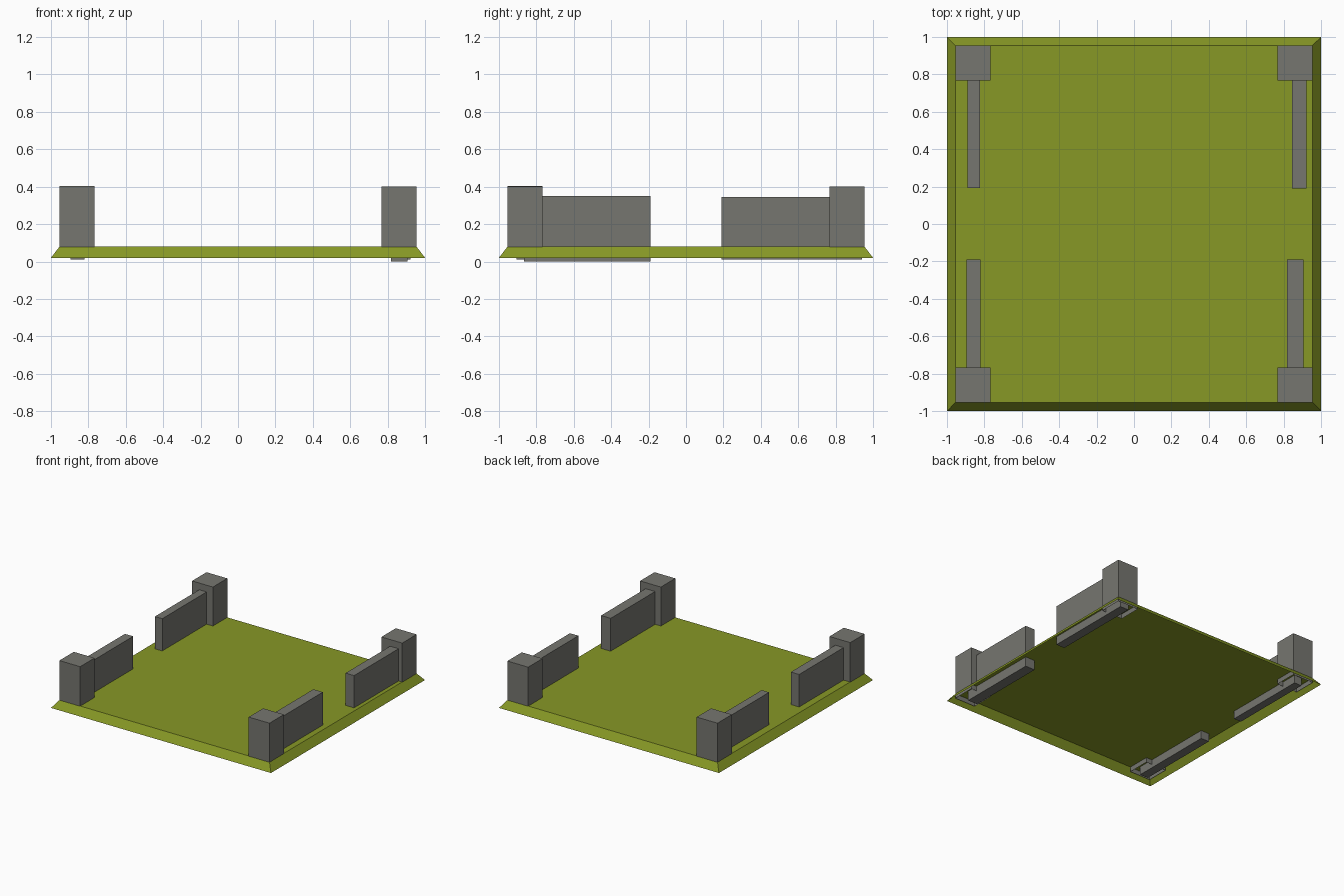
import bpy, bmesh

if "Cube" in bpy.data.objects:
    bpy.data.objects.remove(bpy.data.objects["Cube"])


def material(name, rgb):
    m = bpy.data.materials.new(name)
    m.diffuse_color = (*rgb, 1)
    m.use_nodes = True
    m.node_tree.nodes["Principled BSDF"].inputs["Base Color"].default_value = m.diffuse_color
    return m


GREEN = material("olive green", (0.242, 0.314, 0.019))
GREY = material("stone grey", (0.181, 0.181, 0.162))


def block(name, x, y, z, mat, inset=0.0, open_bottom=False):
    """Box between (min, max) ranges; the top may be inset, the bottom open."""
    bm = bmesh.new()
    rings = []
    for h, d in ((z[0], 0.0), (z[1], inset)):
        x0, x1, y0, y1 = x[0] + d, x[1] - d, y[0] + d, y[1] - d
        rings.append([bm.verts.new((a, b, h))
                      for a, b in ((x0, y0), (x1, y0), (x1, y1), (x0, y1))])
    low, high = rings
    bm.faces.new(high)
    if not open_bottom:
        bm.faces.new(low[::-1])
    for i in range(4):
        j = (i + 1) % 4
        bm.faces.new((low[i], low[j], high[j], high[i]))
    mesh = bpy.data.meshes.new(name)
    bm.to_mesh(mesh)
    bm.free()
    mesh.materials.append(mat)
    obj = bpy.data.objects.new(name, mesh)
    bpy.context.collection.objects.link(obj)
    return obj


# Bevelled base, a thin shell open underneath
block("base", (-1, 1), (-1, 1), (0.02, 0.08), GREEN, 0.046, True)

# Corner posts, hollow below the base top
for sx, side in ((-1, "left"), (1, "right")):
    for sy, end in ((-1, "front"), (1, "back")):
        x = sorted((sx * 0.955, sx * 0.766))
        y = sorted((sy * 0.955, sy * 0.768))
        top = 0.404 if (sx, sy) == (-1, -1) else 0.4
        block(f"{end}_{side}_post", x, y, (0.04, top), GREY, 0, True)

# Low walls running inward from the posts, each slightly different
walls = {
    "front_left_wall": ((-0.895, -0.82), (-0.905, -0.19), (0.012, 0.347)),
    "front_right_wall": ((0.818, 0.905), (-0.865, -0.19), (0.0, 0.35)),
    "back_left_wall": ((-0.89, -0.823), (0.192, 0.9), (0.014, 0.345)),
    "back_right_wall": ((0.845, 0.922), (0.19, 0.94), (0.012, 0.345)),
}
for name, (x, y, z) in walls.items():
    block(name, x, y, z, GREY)
